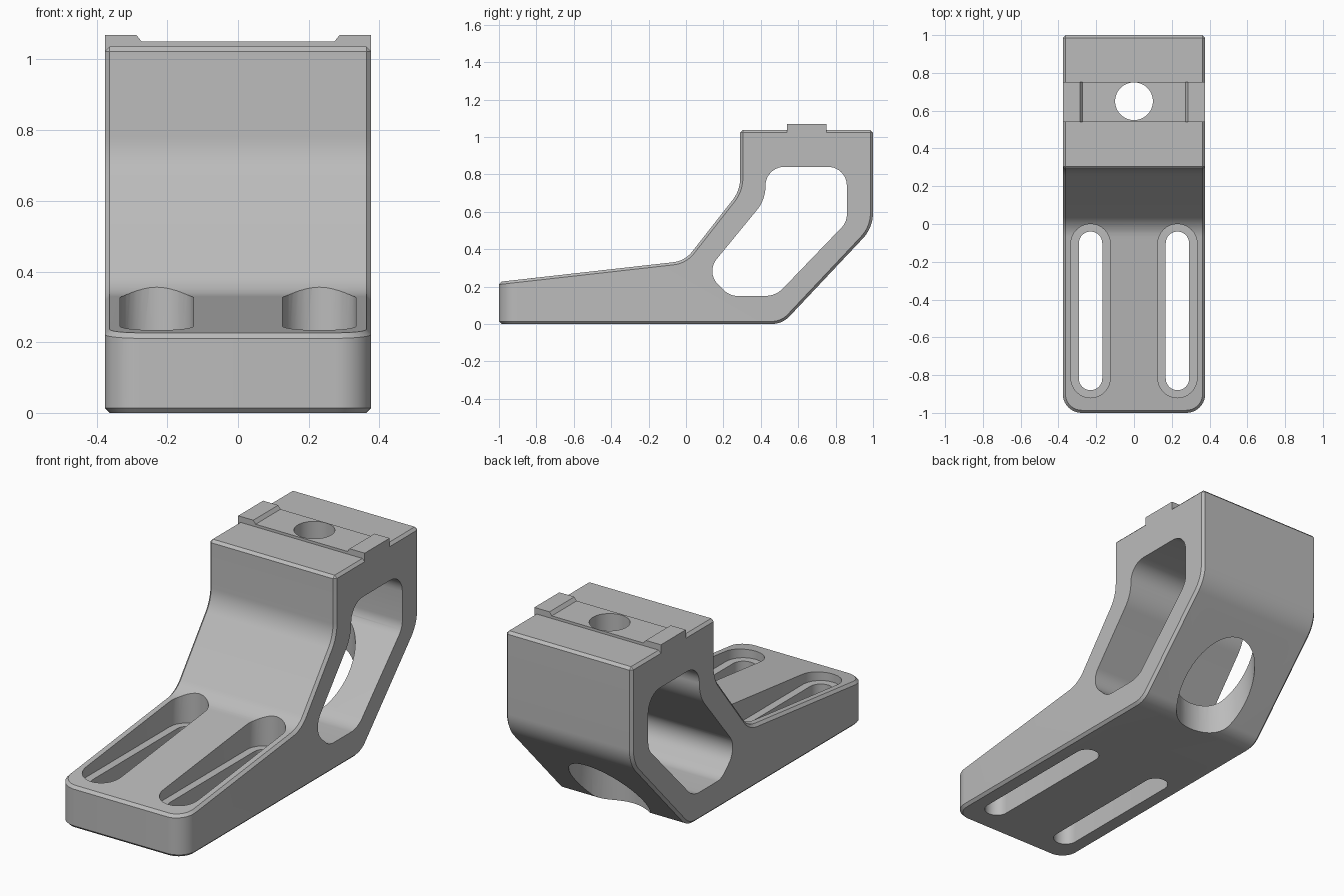
import bpy, bmesh, math
from mathutils import Vector

cube = bpy.data.objects.get("Cube")
if cube:
    bpy.data.objects.remove(cube, do_unlink=True)

HALF = 0.377      # half width of the bracket
CHAMFER = 0.014

# One plain grey metal
metal = bpy.data.materials.new("grey_metal")
grey = (0.5, 0.5, 0.5, 1)
metal.use_nodes = True
metal.diffuse_color = grey
metal.node_tree.nodes["Principled BSDF"].inputs["Base Color"].default_value = grey


def rounded(corners, steps=10):
    """Turn (u, v, radius) corners into an outline with filleted corners."""
    out = []
    for i, (u, v, r) in enumerate(corners):
        p = Vector((u, v))
        if r == 0:
            out.append(p)
            continue
        a = (Vector(corners[i - 1][:2]) - p).normalized()
        b = (Vector(corners[(i + 1) % len(corners)][:2]) - p).normalized()
        half = a.angle(b) / 2
        centre = p + (a + b).normalized() * (r / math.sin(half))
        start = p + a * (r / math.tan(half)) - centre
        end = p + b * (r / math.tan(half)) - centre
        sweep = start.angle_signed(end)
        for k in range(steps + 1):
            t = -sweep * k / steps
            c, s = math.cos(t), math.sin(t)
            out.append(centre + Vector((start.x * c - start.y * s,
                                        start.x * s + start.y * c)))
    return out


def prism(outline, place, depth):
    """Extrude an outline; place maps (u, v) to 3D."""
    bm = bmesh.new()
    face = bm.faces.new([bm.verts.new(place(p)) for p in outline])
    top = bmesh.ops.extrude_face_region(bm, geom=[face])["geom"]
    bmesh.ops.translate(bm, vec=depth, verts=[g for g in top if isinstance(g, bmesh.types.BMVert)])
    bmesh.ops.recalc_face_normals(bm, faces=bm.faces)
    return bm


def to_object(name, bm):
    mesh = bpy.data.meshes.new(name)
    bm.to_mesh(mesh)
    bm.free()
    ob = bpy.data.objects.new(name, mesh)
    bpy.context.collection.objects.link(ob)
    mesh.materials.append(metal)
    return ob


def cut(target, cutter):
    mod = target.modifiers.new("cut", 'BOOLEAN')
    mod.operation, mod.solver, mod.object = 'DIFFERENCE', 'EXACT', cutter
    bpy.context.view_layer.objects.active = target
    bpy.ops.object.modifier_apply(modifier=mod.name)


def side_prism(corners, half):
    return prism(rounded(corners), lambda p: (-half, p.x, p.y), (2 * half, 0, 0))


def slot_cutter(x, y0, y1, r, z0, z1):
    ends = []
    for cy, start in ((y1 - r, 0), (y0 + r, math.pi)):
        for k in range(17):
            t = start + math.pi * k / 16
            ends.append(Vector((x + r * math.cos(t), cy + r * math.sin(t))))
    return to_object("slot_cutter", prism(ends, lambda p: (p.x, p.y, z0), (0, 0, z1 - z0)))


def hole_cutter(y, r, z0, z1):
    ring = [Vector((r * math.cos(k * math.tau / 48), y + r * math.sin(k * math.tau / 48)))
            for k in range(48)]
    return to_object("hole_cutter", prism(ring, lambda p: (p.x, p.y, z0), (0, 0, z1 - z0)))


# Bracket body: side profile, rounded front corners, chamfered rim
bm = side_prism([(-1, 0, 0), (0.515, 0, 0.13), (1, 0.515, 0.2), (1, 1.037, 0),
                 (0.29, 1.037, 0), (0.29, 0.715, 0.19), (-0.006, 0.337, 0.15),
                 (-1, 0.225, 0)], HALF)
front = [e for e in bm.edges if all(v.co.y < -0.99 for v in e.verts)
         and abs(e.verts[0].co.z - e.verts[1].co.z) > 0.1]
bmesh.ops.bevel(bm, geom=front, offset=0.1, offset_type='OFFSET', segments=10,
                profile=0.5, affect='EDGES')
bm.normal_update()
sharp = [e for e in bm.edges if e.calc_face_angle(0) > math.radians(40)]
bmesh.ops.bevel(bm, geom=sharp, offset=CHAMFER, offset_type='OFFSET', segments=1,
                profile=0.5, affect='EDGES', clamp_overlap=False)
bmesh.ops.recalc_face_normals(bm, faces=bm.faces)
body = to_object("bracket_body", bm)

# Raised locating rail with an ear at each end
ears = [(-HALF, 1.022), (HALF, 1.022), (HALF, 1.069), (0.287, 1.069), (0.273, 1.051),
        (-0.273, 1.051), (-0.287, 1.069), (-HALF, 1.069)]
rail = to_object("locating_rail", prism([Vector(p) for p in ears],
                 lambda p: (p.x, 0.54, p.y), (0, 0.212, 0)))

# Side window
window = to_object("window_cutter", side_prism(
    [(0.425, 0.84, 0.1), (0.86, 0.84, 0.1), (0.86, 0.545, 0.1), (0.48, 0.15, 0.13),
     (0.235, 0.15, 0.1), (0.105, 0.275, 0.1), (0.425, 0.665, 0.2)], 0.6))
cutters = [window]

# Mounting slots with wider recesses
for x in (-0.23, 0.23):
    cutters.append(slot_cutter(x, -0.92, 0.0, 0.104, 0.19, 0.6))
    cutters.append(slot_cutter(x, -0.88, -0.04, 0.062, -0.1, 0.3))

# Bolt hole in the top and access hole in the lower slope
bolt = hole_cutter(0.65, 0.1, 0.7, 1.2)
cutters += [bolt, hole_cutter(0.65, 0.2, -0.1, 0.78)]

for c in cutters:
    cut(body, c)
cut(rail, bolt)
for c in cutters:
    bpy.data.objects.remove(c, do_unlink=True)

# Smooth curved walls, keep edges crisp
for ob in (body, rail):
    bpy.ops.object.select_all(action='DESELECT')
    ob.select_set(True)
    bpy.context.view_layer.objects.active = ob
    bpy.ops.object.shade_smooth_by_angle(angle=math.radians(25))
